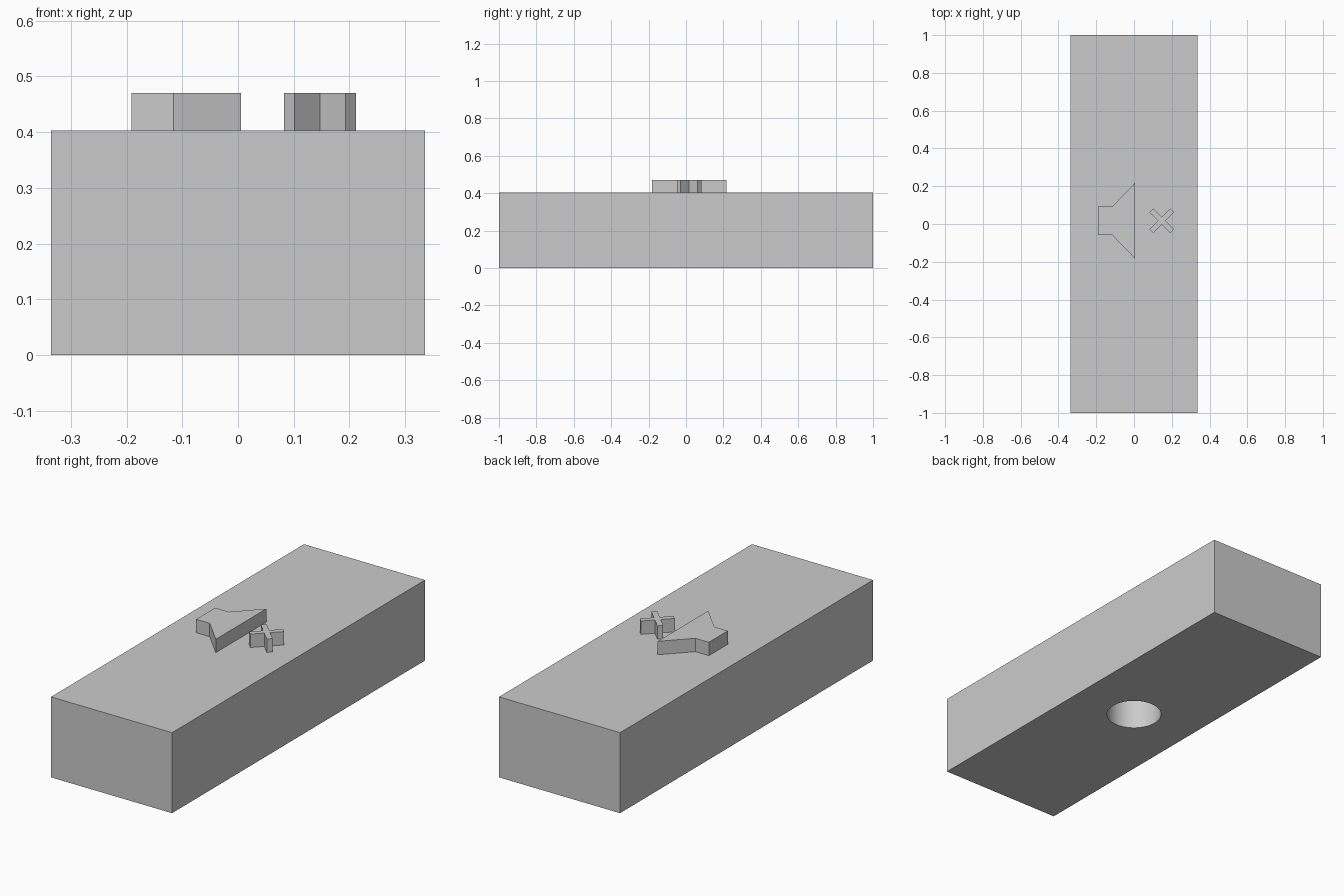
import bpy, bmesh, math
from mathutils import Matrix, Vector

cube = bpy.data.objects.get("Cube")
if cube:
    bpy.data.objects.remove(cube, do_unlink=True)

LENGTH, WIDTH, HEIGHT, RELIEF = 2.0, 0.67, 0.403, 0.067
HOLE_RADIUS, HOLE_DEPTH = 0.13, 0.3
SYMBOL_Y = 0.017

grey = bpy.data.materials.new("plain grey")
grey.use_nodes = True
color = (0.6, 0.6, 0.6, 1)
grey.diffuse_color = color
grey.node_tree.nodes["Principled BSDF"].inputs["Base Color"].default_value = color


def add_object(name, bm):
    bmesh.ops.recalc_face_normals(bm, faces=bm.faces)
    mesh = bpy.data.meshes.new(name)
    bm.to_mesh(mesh)
    bm.free()
    obj = bpy.data.objects.new(name, mesh)
    mesh.materials.append(grey)
    bpy.context.collection.objects.link(obj)
    return obj


def prism(name, outline, z, height):
    """Extrude a flat outline upwards."""
    bm = bmesh.new()
    face = bm.faces.new([bm.verts.new((x, y, z)) for x, y in outline])
    top = bmesh.ops.extrude_face_region(bm, geom=[face])["geom"]
    bmesh.ops.translate(bm, vec=(0, 0, height),
                        verts=[v for v in top if isinstance(v, bmesh.types.BMVert)])
    return add_object(name, bm)


# Block with a round blind socket underneath
hw, hl = WIDTH / 2, LENGTH / 2
block = prism("block", [(-hw, -hl), (hw, -hl), (hw, hl), (-hw, hl)], 0, HEIGHT)
bm = bmesh.new()
bmesh.ops.create_cone(bm, cap_ends=True, segments=64, radius1=HOLE_RADIUS,
                      radius2=HOLE_RADIUS, depth=2 * HOLE_DEPTH)
cutter = add_object("socket_cutter", bm)
cutter.hide_render = True
cutter.hide_set(True)
cut = block.modifiers.new("socket", 'BOOLEAN')
cut.operation = 'DIFFERENCE'
cut.solver = 'EXACT'
cut.object = cutter
bpy.ops.object.select_all(action='DESELECT')
block.select_set(True)
bpy.context.view_layer.objects.active = block
bpy.ops.object.modifier_apply(modifier="socket")
bpy.ops.object.shade_smooth_by_angle(angle=math.radians(30))
bpy.data.objects.remove(cutter, do_unlink=True)

# Raised loudspeaker: mirrored half outline of neck and flare
half = [(-0.191, 0.075), (-0.116, 0.075), (0.005, 0.2)]
outline = half + [(x, -y) for x, y in reversed(half)]
prism("speaker_symbol", [(x, y + SYMBOL_Y) for x, y in outline], HEIGHT, RELIEF)

# Raised diagonal cross: one arm's corners repeated four times
arm, w = 0.078, 0.0134
cross = []
for i in range(4):
    turn = Matrix.Rotation(math.radians(45 + 90 * i), 2)
    for corner in ((arm, -w), (arm, w), (w, w)):
        p = turn @ Vector(corner)
        cross.append((p.x + 0.147, p.y + SYMBOL_Y))
prism("cross_symbol", cross, HEIGHT, RELIEF)
